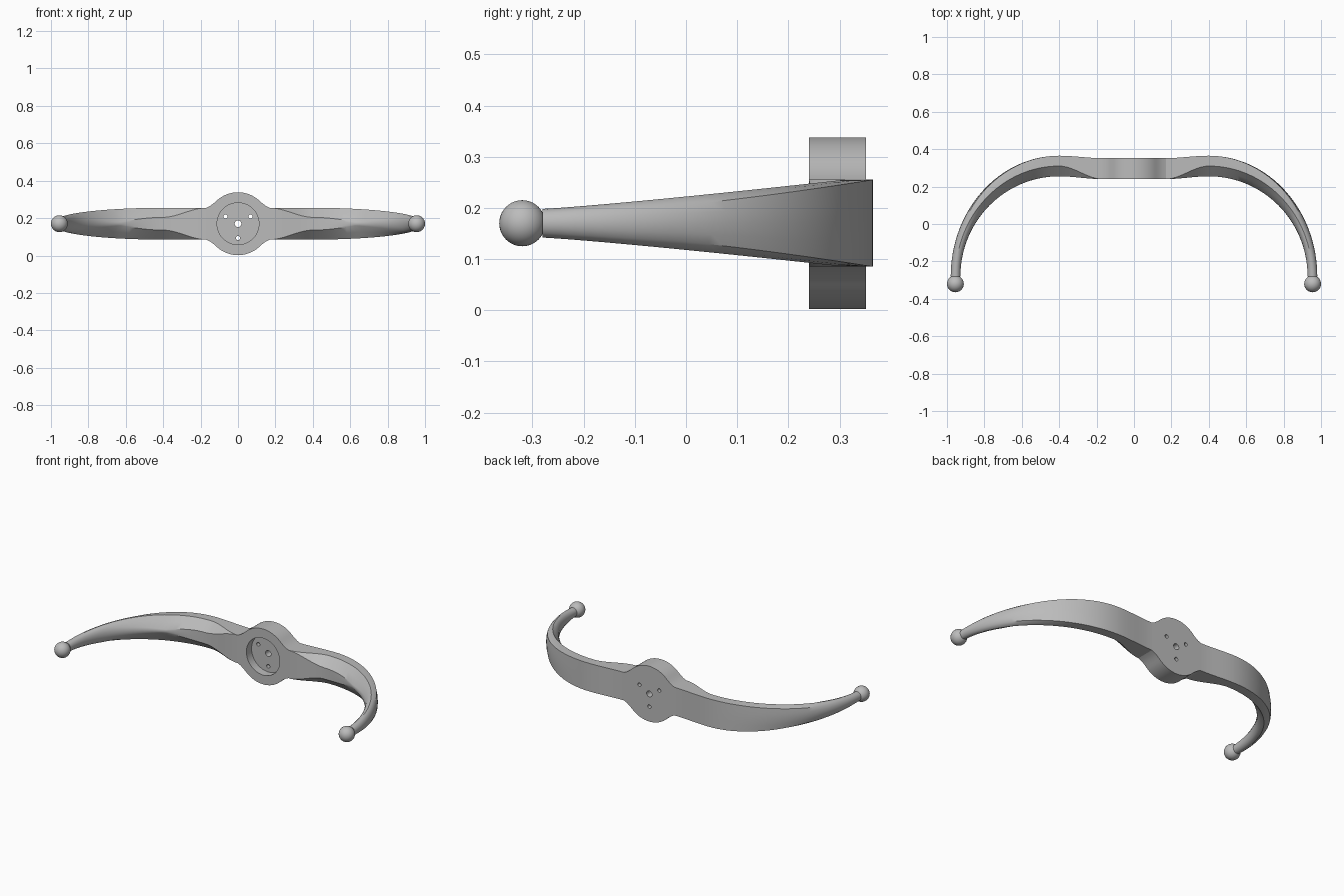
import bpy, bmesh, math
from mathutils import Vector, Matrix

cube = bpy.data.objects.get("Cube")
if cube:
    bpy.data.objects.remove(cube, do_unlink=True)

grey = bpy.data.materials.new("plain grey")
grey.use_nodes = True
grey.diffuse_color = (0.5, 0.5, 0.5, 1)
grey.node_tree.nodes["Principled BSDF"].inputs["Base Color"].default_value = (0.5, 0.5, 0.5, 1)

MID = 0.17       # height of the centre line
HALF = 0.085     # half height of the arms at the hub
FRONT, BACK = 0.24, 0.352


def finish(bm, name, smooth=True):
    bmesh.ops.recalc_face_normals(bm, faces=bm.faces)
    mesh = bpy.data.meshes.new(name)
    bm.to_mesh(mesh)
    bm.free()
    mesh.materials.append(grey)
    obj = bpy.data.objects.new(name, mesh)
    bpy.context.collection.objects.link(obj)
    if smooth:
        shade(obj)
    return obj


def activate(obj):
    bpy.ops.object.select_all(action='DESELECT')
    obj.select_set(True)
    bpy.context.view_layer.objects.active = obj


def shade(obj):
    activate(obj)
    bpy.ops.object.shade_smooth_by_angle(angle=math.radians(30))


def cylinder(name, x, z, radius, y0, y1):
    bm = bmesh.new()
    place = Matrix.Translation((x, (y0 + y1) / 2, z)) @ Matrix.Rotation(math.pi / 2, 4, 'X')
    bmesh.ops.create_cone(bm, cap_ends=True, segments=48, radius1=radius,
                          radius2=radius, depth=y1 - y0, matrix=place)
    return finish(bm, name, False)


def cut(obj, cutter):
    cutter.hide_render = True
    mod = obj.modifiers.new("cut", 'BOOLEAN')
    mod.operation, mod.solver, mod.object = 'DIFFERENCE', 'EXACT', cutter
    activate(obj)
    bpy.ops.object.modifier_apply(modifier=mod.name)
    bpy.data.objects.remove(cutter, do_unlink=True)


# Hub: round plate with flared shoulders that meet the arms
def make_hub():
    quarter = [(0.168 * math.sin(math.radians(a)), 0.168 * math.cos(math.radians(a)))
               for a in range(0, 46, 5)]
    quarter += [(0.134, 0.106), (0.151, 0.094), (0.17, HALF)]
    right = quarter + [(x, -z) for x, z in reversed(quarter)]
    outline = right + [(-x, z) for x, z in reversed(right[1:-1])]
    bm = bmesh.new()
    face = bm.faces.new([bm.verts.new((x, FRONT, MID + z)) for x, z in outline])
    grown = bmesh.ops.extrude_face_region(bm, geom=[face])
    verts = [g for g in grown["geom"] if isinstance(g, bmesh.types.BMVert)]
    bmesh.ops.translate(bm, verts=verts, vec=(0, BACK - FRONT, 0))
    hub = finish(bm, "hub", False)

    # Round recess, shaft hole and three screw holes
    cut(hub, cylinder("recess_cutter", 0, MID, 0.112, FRONT - 0.05, FRONT + 0.05))
    cut(hub, cylinder("shaft_cutter", 0, MID, 0.018, 0.1, 0.5))
    for angle in (30, 150, 270):
        a = math.radians(angle)
        cut(hub, cylinder("screw_cutter", 0.077 * math.cos(a), MID + 0.077 * math.sin(a),
                          0.011, 0.1, 0.5))
    shade(hub)


# Arm: loft from a rectangle, through a ridged section, to a round tip
def stations():
    for i in range(12):
        q = i / 12
        e = q * q * (3 - 2 * q)
        x = 0.17 + 0.23 * q
        yield (Vector((x, BACK + 0.013 * e)), Vector((x, FRONT + 0.015 * e)),
               HALF, 1 - 0.5 * e, 1 - 0.6 * e, 0)
    for i in range(33):
        a = math.pi / 2 * i / 32
        s, c = math.cos(a), math.sin(a)
        outer = Vector((0.4 + 0.58 * c, -0.28 + 0.645 * s))
        inner = Vector((0.4 + 0.528 * c, -0.28 + 0.535 * s))
        ridge = 0.4 * max(0, 1 - (1 - s) / 0.1)
        yield (outer, inner, 0.028 + 0.057 * s ** 1.15, 0.5, ridge,
               min(1, (1 - s) / 0.57))


def section(shoulder, ridge, rounding):
    # Upper half runs from the outer face over the shoulder to the inner ridge
    half = [(0, 0), (0, 0.5), (0, 1), (shoulder / 2, 1), (shoulder, 1),
            ((1 + shoulder) / 2, (1 + ridge) / 2), (1, ridge), (1, ridge / 2), (1, 0)]
    points = []
    for i, (u, z) in enumerate(half):
        a = math.pi * i / 8
        points.append((u + ((1 - math.cos(a)) / 2 - u) * rounding,
                       z + (math.sin(a) - z) * rounding))
    return points + [(u, -z) for u, z in reversed(points[1:-1])]


def make_arm(name, side):
    bm = bmesh.new()
    rings = []
    for outer, inner, h, shoulder, ridge, rounding in stations():
        ring = []
        for u, z in section(shoulder, ridge, rounding):
            p = outer.lerp(inner, u)
            ring.append(bm.verts.new((side * p.x, p.y, MID + h * z)))
        rings.append(ring)
    for a, b in zip(rings, rings[1:]):
        for i in range(len(a)):
            j = (i + 1) % len(a)
            bm.faces.new((a[i], a[j], b[j], b[i]))
    bm.faces.new(rings[0])
    bm.faces.new(rings[-1])
    bmesh.ops.remove_doubles(bm, verts=bm.verts, dist=0.00001)
    finish(bm, name)


# Ball on the end of each arm
def make_ball(name, side):
    bm = bmesh.new()
    bmesh.ops.create_uvsphere(bm, u_segments=32, v_segments=20, radius=0.045,
                              matrix=Matrix.Translation((side * 0.955, -0.32, MID)))
    finish(bm, name)


make_hub()
for word, side in (("left", 1), ("right", -1)):
    make_arm(word + "_arm", side)
    make_ball(word + "_ball_tip", side)
